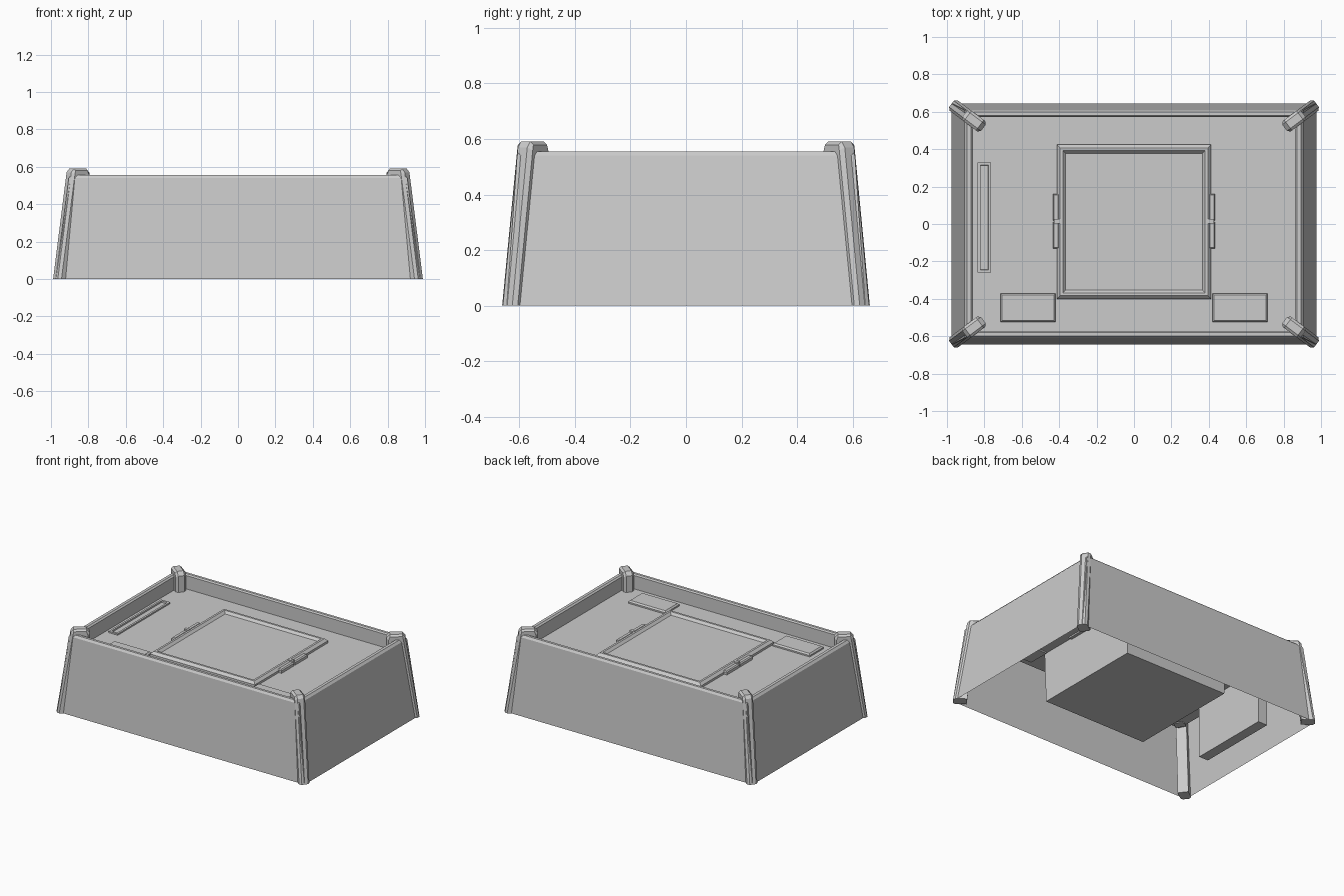
import bpy, bmesh
from mathutils import Vector

if "Cube" in bpy.data.objects:
    bpy.data.objects.remove(bpy.data.objects["Cube"])


def make_object(name, bm):
    bmesh.ops.recalc_face_normals(bm, faces=bm.faces)
    mesh = bpy.data.meshes.new(name)
    bm.to_mesh(mesh)
    bm.free()
    obj = bpy.data.objects.new(name, mesh)
    bpy.context.collection.objects.link(obj)
    return obj


def loft(name, cx, cy, rings, close_bottom=True):
    """Stack of rectangles (half x, half y, z) skinned in order and capped."""
    bm = bmesh.new()
    loops = []
    for hx, hy, z in rings:
        loops.append([bm.verts.new((cx + sx * hx, cy + sy * hy, z))
                      for sx, sy in ((-1, -1), (1, -1), (1, 1), (-1, 1))])
    for a, b in zip(loops, loops[1:]):
        for i in range(4):
            j = (i + 1) % 4
            bm.faces.new((a[i], a[j], b[j], b[i]))
    bm.faces.new(loops[-1])
    if close_bottom:
        bm.faces.new(loops[0][::-1])
    return make_object(name, bm)


# Tapered shell: outer walls, chamfered rim, inner walls and sunken deck
loft("shell", 0, 0, [
    (0.975, 0.645, 0), (0.905, 0.608, 0.54), (0.893, 0.598, 0.555),
    (0.872, 0.58, 0.555), (0.862, 0.573, 0.545), (0.862, 0.573, 0.45)],
    close_bottom=False)

# Central hatch: deep box below the deck, raised frame, recessed panel
loft("hatch", 0, 0.012, [
    (0.405, 0.405, 0.10), (0.412, 0.412, 0.45), (0.412, 0.412, 0.465),
    (0.395, 0.395, 0.482), (0.38, 0.38, 0.482), (0.365, 0.365, 0.465)])

# Narrow slot with a deep housing under the deck
loft("slot_housing", -0.8, 0.035, [
    (0.036, 0.295, 0.065), (0.036, 0.295, 0.46),
    (0.022, 0.28, 0.46), (0.018, 0.276, 0.435)])

for side, label in ((-1, "left"), (1, "right")):
    # Raised pads near the front
    loft(label + "_pad", side * 0.567, -0.448, [
        (0.147, 0.077, 0.44), (0.147, 0.077, 0.46), (0.138, 0.068, 0.47)])
    # Hatch hinges: two bars and a pin block between them
    for y, part in ((-0.06, "front"), (0.09, "back")):
        loft(f"{label}_{part}_hinge", side * 0.417, y, [
            (0.017, 0.07, 0.44), (0.017, 0.07, 0.468), (0.01, 0.065, 0.475)])
    loft(label + "_hinge_pin", side * 0.41, 0.015, [
        (0.018, 0.011, 0.44), (0.018, 0.011, 0.485)])

# Diagonal corner posts hooked over the rim; profile is (inward, height)
profile = [(0, 0), (0.09, 0.57), (0.108, 0.59), (0.19, 0.59), (0.213, 0.565),
           (0.213, 0.445), (0.155, 0.445), (0.155, 0.53), (0.15, 0.53), (0.09, 0)]
for sx, xname in ((-1, "left"), (1, "right")):
    for sy, yname in ((-1, "front"), (1, "back")):
        bm = bmesh.new()
        tip = Vector((sx * 0.976, sy * 0.642, 0))
        inward = Vector((-sx * 0.8, -sy * 0.6, 0))
        across = Vector((-sx * 0.6, sy * 0.8, 0))
        # Four sections: full outline at mid-width, outer edge chamfered at sides
        sections = []
        for w, inset in ((-0.035, 0.014), (-0.021, 0), (0.021, 0), (0.035, 0.014)):
            ring = []
            for i, (d, z) in enumerate(profile):
                if i <= 1:
                    d += inset
                elif i == 4 or i == 5:
                    d -= inset
                if 1 <= i <= 4:
                    z -= inset * 0.8
                ring.append(bm.verts.new(tip + inward * d + across * w + Vector((0, 0, z))))
            sections.append(ring)
        n = len(profile)
        for a, b in zip(sections, sections[1:]):
            for i in range(n):
                j = (i + 1) % n
                bm.faces.new((a[i], a[j], b[j], b[i]))
        bm.faces.new(sections[0])
        bm.faces.new(sections[-1][::-1])
        make_object(f"{yname}_{xname}_post", bm)
